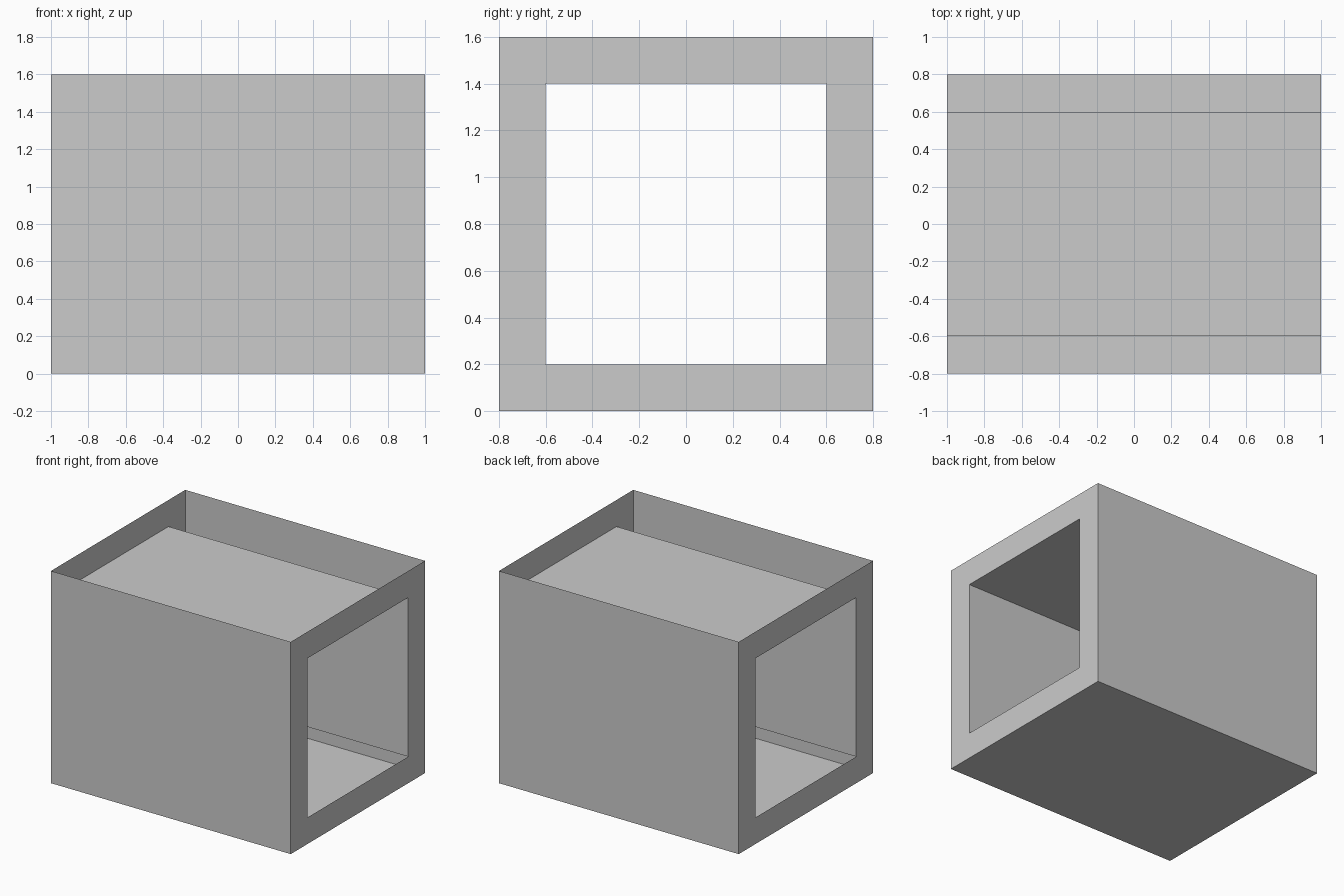
import bpy

if "Cube" in bpy.data.objects:
    bpy.data.objects.remove(bpy.data.objects["Cube"])

HALF_LEN = 1.0
OUT_Y, OUT_Z0, OUT_Z1 = 0.8, 0.0, 1.6
IN_Y, IN_Z0, IN_Z1 = 0.6, 0.2, 1.4


def make_object(name, verts, faces):
    mesh = bpy.data.meshes.new(name)
    mesh.from_pydata(verts, [], faces)
    mesh.update()
    obj = bpy.data.objects.new(name, mesh)
    bpy.context.collection.objects.link(obj)
    return obj


def sweep_x(name, profile):
    """Sheet made by sweeping an open (y, z) profile along x."""
    n = len(profile)
    verts = [(x, y, z) for x in (-HALF_LEN, HALF_LEN) for y, z in profile]
    faces = [(i, i + n, i + n + 1, i + 1) for i in range(n - 1)]
    return make_object(name, verts, faces)


def end_frame(name, x):
    """Flat square frame between the outer outline and the opening."""
    outline = lambda w, lo, hi: [(x, -w, lo), (x, w, lo), (x, w, hi), (x, -w, hi)]
    verts = outline(OUT_Y, OUT_Z0, OUT_Z1) + outline(IN_Y, IN_Z0, IN_Z1)
    faces = [(i, (i + 1) % 4, (i + 1) % 4 + 4, i + 4) for i in range(4)]
    if x < 0:
        faces = [f[::-1] for f in faces]
    return make_object(name, verts, faces)


# Outer shell: front wall, floor and back wall, open at the top
sweep_x("outer_shell", [(OUT_Y, OUT_Z1), (OUT_Y, OUT_Z0),
                        (-OUT_Y, OUT_Z0), (-OUT_Y, OUT_Z1)])

# Tunnel lining: two side walls and ceiling, open at the bottom
sweep_x("tunnel_lining", [(IN_Y, IN_Z0), (IN_Y, IN_Z1),
                          (-IN_Y, IN_Z1), (-IN_Y, IN_Z0)])

# Framed openings at both ends
end_frame("right_end_frame", HALF_LEN)
end_frame("left_end_frame", -HALF_LEN)
